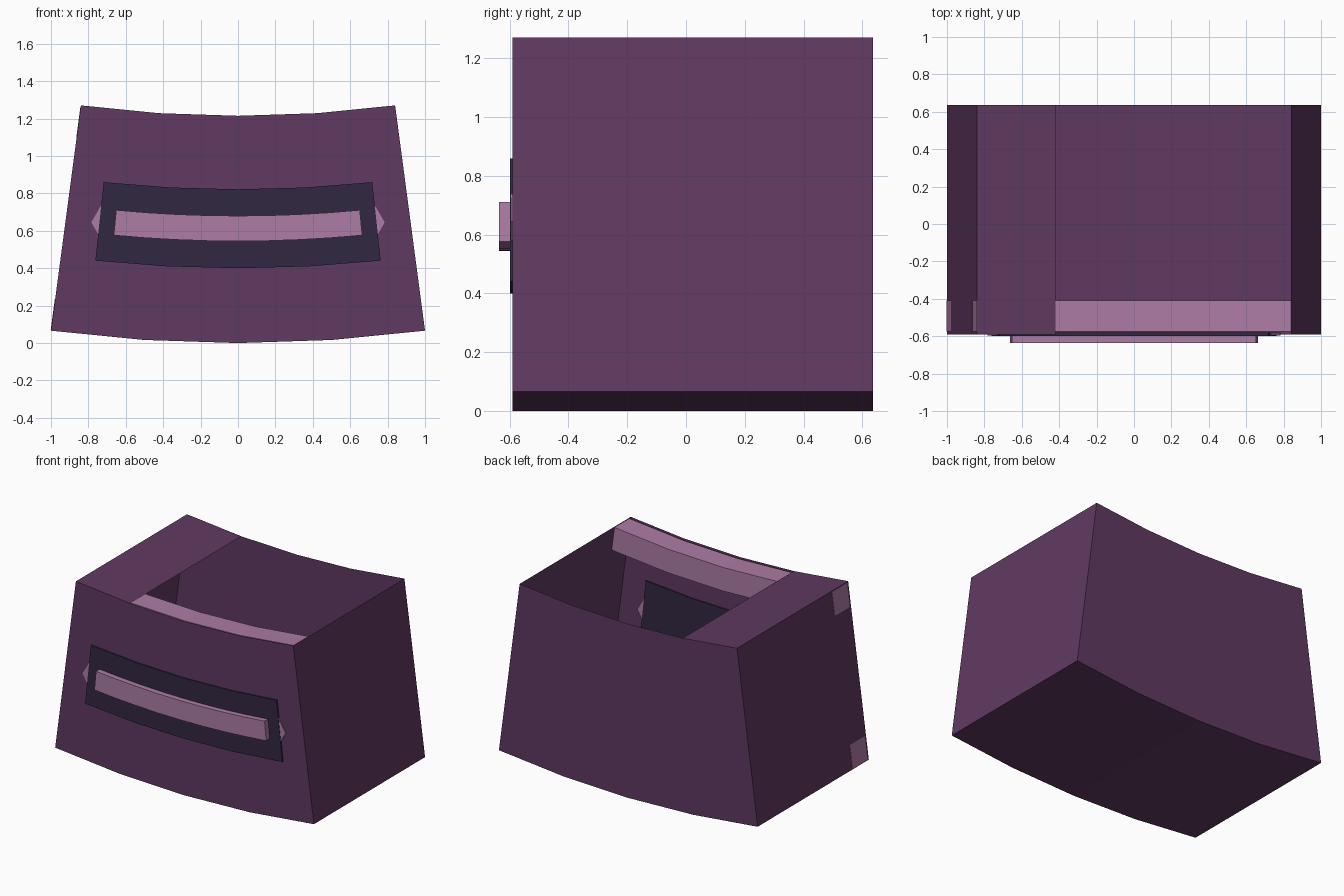
import bpy, bmesh
from math import sin, cos, pi, radians

old = bpy.data.objects.get("Cube")
if old:
    bpy.data.objects.remove(old, do_unlink=True)

RADIUS = 7.6              # distance from the base to the centre of the bend
HALF = radians(7.56)      # half the angle covered by the drawer


def material(name, rgb):
    m = bpy.data.materials.new(name)
    m.use_nodes = True
    m.diffuse_color = (*rgb, 1)
    m.node_tree.nodes["Principled BSDF"].inputs["Base Color"].default_value = (*rgb, 1)
    return m


purple = material("plum_wood", (0.117, 0.041, 0.119))
pink = material("mauve_trim", (0.42, 0.20, 0.375))
navy = material("dark_navy", (0.031, 0.021, 0.054))


def bend(angle, y, v):
    """Point at height v on the bent drawer."""
    r = RADIUS - v
    return (r * sin(angle), y, RADIUS - r * cos(angle))


def finish(name, bm, mat):
    mesh = bpy.data.meshes.new(name)
    bm.to_mesh(mesh)
    bm.free()
    mesh.materials.append(mat)
    ob = bpy.data.objects.new(name, mesh)
    bpy.context.collection.objects.link(ob)
    return ob


def bent_box(name, mat, a0, a1, y0, y1, v0, v1, segments=4, lid_segments=None):
    """Box swept along the arc; only the first lid_segments get a top face."""
    lid = segments if lid_segments is None else lid_segments
    bm = bmesh.new()
    rings = []
    for i in range(segments + 1):
        a = a0 + (a1 - a0) * i / segments
        corners = ((y0, v0), (y1, v0), (y1, v1), (y0, v1))
        rings.append([bm.verts.new(bend(a, y, v)) for y, v in corners])
    for i, (p, q) in enumerate(zip(rings, rings[1:])):
        for k in range(4):
            if k == 2 and i >= lid:
                continue
            n = (k + 1) % 4
            bm.faces.new((p[k], p[n], q[n], q[k]))
    bm.faces.new(rings[0][::-1])
    bm.faces.new(rings[-1])
    # sweep order gives inward normals, so turn them all outward
    bmesh.ops.reverse_faces(bm, faces=bm.faces[:])
    return finish(name, bm, mat)


# Thin drawer shell, open on top except for the first segment
bent_box("drawer_shell", purple, -HALF, HALF, -0.59, 0.637, 0, 1.215, lid_segments=1)

# Square rails inside the front wall, at the top and the bottom
for name, v in (("top_rail", 1.045), ("bottom_rail", 0.004)):
    bent_box(name, pink, -HALF * 1.002, HALF * 0.999, -0.574, -0.41, v, v + 0.165)

# Dark plate set through the front wall
PLATE = radians(6.08)
bent_box("front_plate", navy, -PLATE, PLATE, -0.599, -0.58, 0.4, 0.822)

# Curved handle
GRIP = radians(5.4)
bent_box("handle", pink, -GRIP, GRIP, -0.637, -0.59, 0.545, 0.68, segments=8)

# Hexagonal handle mounts behind the plate
for side, name in ((-1, "right_handle_mount"), (1, "left_handle_mount")):
    bm = bmesh.new()
    cx, _, cz = bend(side * radians(5.58), 0, 0.612)
    ends = []
    for y in (-0.596, -0.581):
        ends.append([bm.verts.new((cx + 0.105 * cos(k * pi / 3), y,
                                   cz + 0.105 * sin(k * pi / 3))) for k in range(6)])
    front, back = ends
    bm.faces.new(front)
    bm.faces.new(back[::-1])
    for k in range(6):
        n = (k + 1) % 6
        bm.faces.new((front[k], back[k], back[n], front[n]))
    bmesh.ops.recalc_face_normals(bm, faces=bm.faces[:])
    finish(name, bm, pink)
